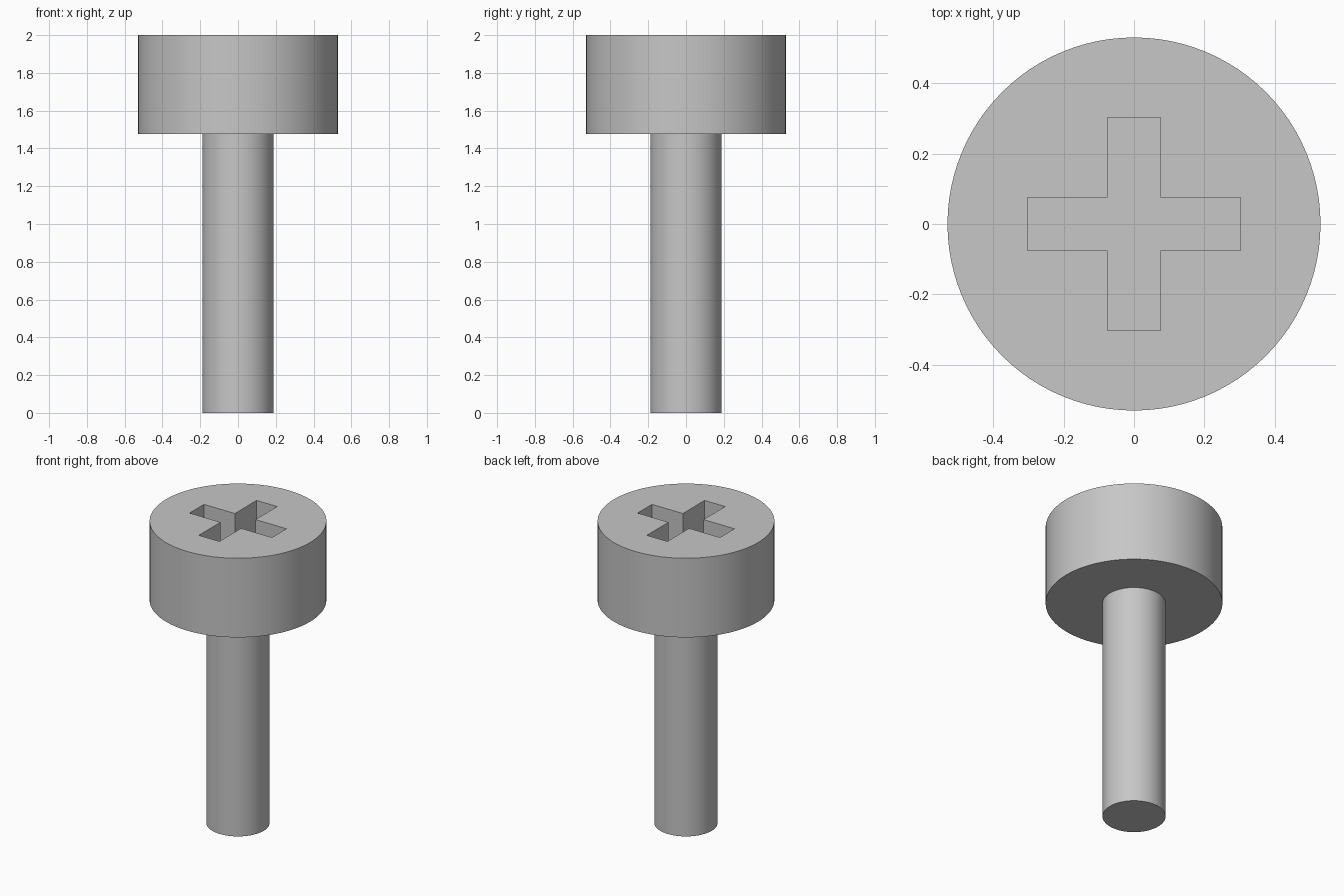
import bpy
import math

cube = bpy.data.objects.get("Cube")
if cube:
    bpy.data.objects.remove(cube, do_unlink=True)

TOP, HEAD_BASE = 2.0, 1.476
HEAD_R, SHAFT_R = 0.53, 0.189
SLOT_REACH, SLOT_HALF, SLOT_DEPTH = 0.302, 0.0755, 0.3

steel = bpy.data.materials.new("plain grey")
grey = (0.57, 0.57, 0.57, 1)
steel.use_nodes = True
steel.diffuse_color = grey
steel.node_tree.nodes["Principled BSDF"].inputs["Base Color"].default_value = grey


def cylinder(name, radius, bottom, top):
    bpy.ops.mesh.primitive_cylinder_add(
        vertices=96, radius=radius, depth=top - bottom,
        location=(0, 0, (bottom + top) / 2))
    obj = bpy.context.object
    obj.name = name
    obj.data.materials.append(steel)
    return obj


def cross_prism(name, reach, half, bottom, top):
    # One arm's three corners, turned four times into a plus outline
    outline = []
    for turn in range(4):
        c, s = round(math.cos(turn * math.pi / 2)), round(math.sin(turn * math.pi / 2))
        for x, y in ((reach, -half), (reach, half), (half, half)):
            outline.append((c * x - s * y, s * x + c * y))
    n = len(outline)
    verts = [(x, y, z) for z in (bottom, top) for x, y in outline]
    faces = [tuple(reversed(range(n))), tuple(range(n, 2 * n))]
    faces += [(i, (i + 1) % n, n + (i + 1) % n, n + i) for i in range(n)]
    mesh = bpy.data.meshes.new(name)
    mesh.from_pydata(verts, [], faces)
    mesh.materials.append(steel)
    obj = bpy.data.objects.new(name, mesh)
    bpy.context.collection.objects.link(obj)
    obj.hide_render = True
    return obj


# Shaft and head
shaft = cylinder("screw_shaft", SHAFT_R, 0, HEAD_BASE)
head = cylinder("screw_head", HEAD_R, HEAD_BASE, TOP)

# Cross-shaped drive recess cut into the head
cutter = cross_prism("drive_cutter", SLOT_REACH, SLOT_HALF, TOP - SLOT_DEPTH, TOP + 0.1)
cut = head.modifiers.new("drive_recess", "BOOLEAN")
cut.operation = "DIFFERENCE"
cut.solver = "EXACT"
cut.object = cutter
bpy.context.view_layer.objects.active = head
bpy.ops.object.modifier_apply(modifier=cut.name)
bpy.data.objects.remove(cutter, do_unlink=True)

# Smooth round sides with crisp rims
bpy.ops.object.select_all(action="DESELECT")
for obj in (shaft, head):
    obj.select_set(True)
bpy.ops.object.shade_smooth_by_angle(angle=math.radians(30))
